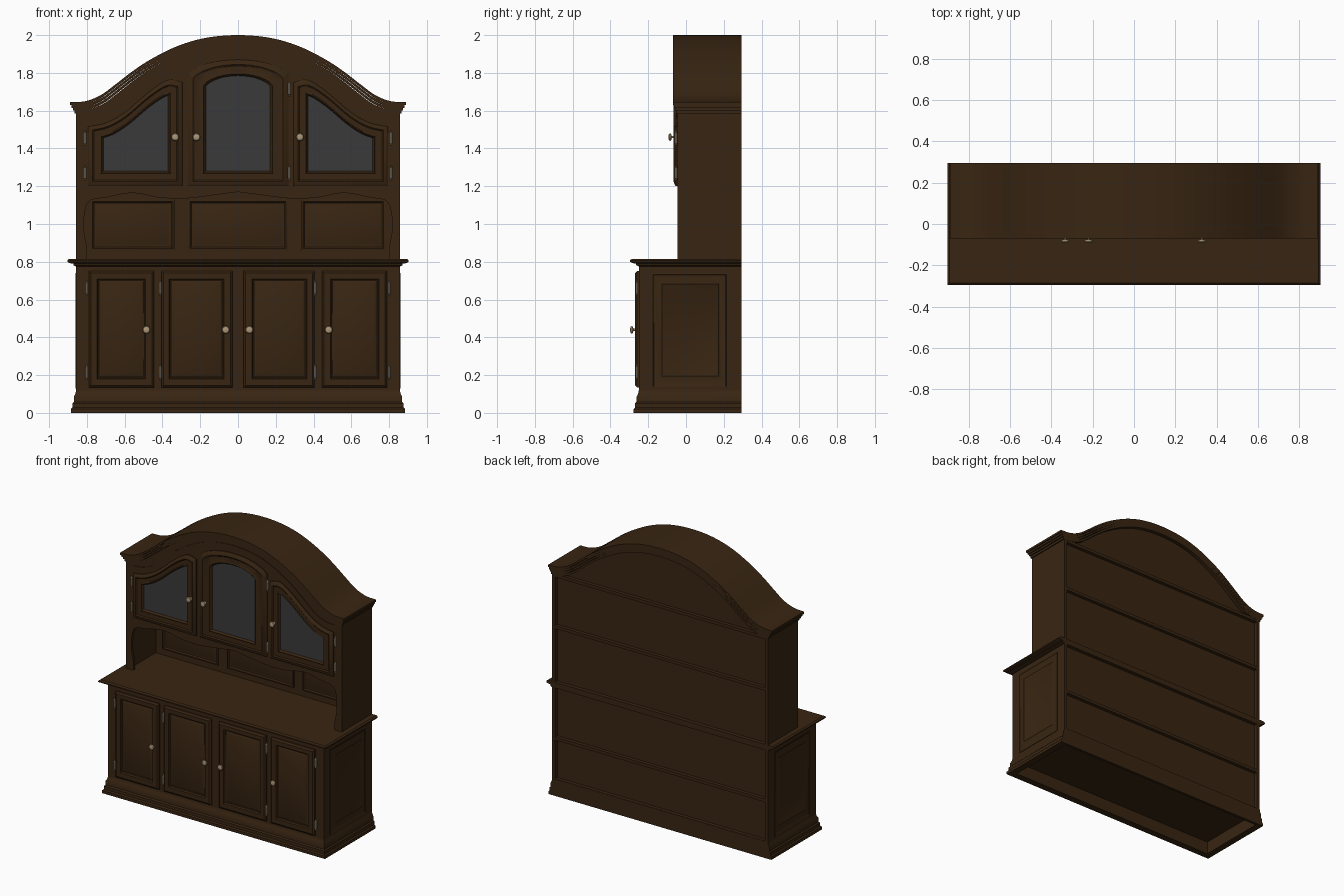
import bpy, bmesh, math
from mathutils import Matrix, Vector

if "Cube" in bpy.data.objects:
    bpy.data.objects.remove(bpy.data.objects["Cube"])


def material(name, rgb, rough=0.6):
    m = bpy.data.materials.new(name)
    m.use_nodes = True
    m.diffuse_color = (*rgb, 1)
    bsdf = m.node_tree.nodes["Principled BSDF"]
    bsdf.inputs["Base Color"].default_value = (*rgb, 1)
    bsdf.inputs["Roughness"].default_value = rough
    return m


WOOD = material("dark wood", (0.040, 0.0185, 0.006))
GLASS = material("smoked glass", (0.042, 0.042, 0.042))
BRASS = material("aged brass", (0.42, 0.31, 0.19))
STEEL = material("hinge metal", (0.40, 0.34, 0.25))

BODY, BACK, PANEL_Y = 0.857, 0.295, 0.268
LOWER_Y, UPPER_Y = -0.25, -0.045


def finish(name, bm, mats, mirror=False):
    bmesh.ops.recalc_face_normals(bm, faces=bm.faces)
    mesh = bpy.data.meshes.new(name)
    bm.to_mesh(mesh)
    bm.free()
    for m in mats:
        mesh.materials.append(m)
    for p in mesh.polygons:
        p.use_smooth = True
    mesh.set_sharp_from_angle(angle=math.radians(30))
    ob = bpy.data.objects.new(name, mesh)
    bpy.context.collection.objects.link(ob)
    if mirror:
        mod = ob.modifiers.new("mirror", "MIRROR")
        mod.use_mirror_merge = False
    return ob


def loft(name, rings, mats=(WOOD,), mirror=False, turn=0):
    """Join equal rings of 3D points and cap both ends; the last cap gets the last material."""
    bm = bmesh.new()
    loops = [[bm.verts.new(p) for p in ring] for ring in rings]
    n = len(loops[0])
    for a, b in zip(loops, loops[1:]):
        for i in range(n):
            bm.faces.new((a[i], a[(i + 1) % n], b[(i + 1) % n], b[i]))
    bm.faces.new(loops[0])
    bm.faces.new(loops[-1]).material_index = len(mats) - 1
    bm.transform(Matrix.Rotation(turn, 4, "Z"))
    return finish(name, bm, mats, mirror)


def prism(name, pts, y0, y1, mirror=False):
    return loft(name, [[(x, y, z) for x, z in pts] for y in (y0, y1)], mirror=mirror)


def rect(x0, x1, z0, z1):
    return [(x0, z0), (x1, z0), (x1, z1), (x0, z1)]


def box(name, x0, x1, y0, y1, z0, z1, mirror=False):
    return prism(name, rect(x0, x1, z0, z1), y0, y1, mirror)


def panelled(name, outer, inner, y, profile, **kw):
    """Moulded panel: each profile step blends outer to inner outline and stands out from y."""
    rings = [[(a + (c - a) * t, y - out, b + (d - b) * t)
              for (a, b), (c, d) in zip(outer, inner)] for t, out in profile]
    return loft(name, rings, **kw)


def moulding(name, w, front, profile):
    """Horizontal stepped slab with a flush back; each step is (overhang, height)."""
    rings = []
    for o, z in profile:
        x, yf, yb = w + o, front - o, BACK + min(o, 0)
        rings.append([(-x, yf, z), (x, yf, z), (x, yb, z), (-x, yb, z)])
    return loft(name, rings)


# Lower cabinet
moulding("plinth", BODY, LOWER_Y, [(-0.02, 0.09), (-0.02, 0), (0.028, 0), (0.028, 0.02),
         (0.02, 0.028), (0.02, 0.05), (0.012, 0.058), (0.012, 0.085), (0.004, 0.1), (0, 0.12)])
box("lower_carcass", -BODY, BODY, LOWER_Y, PANEL_Y, 0.1, 0.79)
box("lower_side", 0.835, BODY, LOWER_Y, BACK, 0.1, 0.79, mirror=True)
moulding("counter_top", BODY, LOWER_Y, [(0, 0.775), (0.014, 0.782), (0.014, 0.79), (0.034, 0.793),
         (0.046, 0.8), (0.046, 0.808), (0.036, 0.816)])

LOWER_DOOR = [(0, -0.01), (0, 0.01), (0.2, 0.02), (0.8, 0.02), (0.9, 0.01), (1.0, 0.008),
              (1.3, 0.016)]
for label, (x0, x1), (u0, u1) in (("outer", (-0.79, -0.445), (-0.735, -0.5)),
                                  ("inner", (-0.405, -0.03), (-0.355, -0.085))):
    panelled("lower_door_" + label, rect(x0, x1, 0.135, 0.75), rect(u0, u1, 0.19, 0.7),
             LOWER_Y, LOWER_DOOR, mirror=True)

# Side panels of the lower cabinet
panelled("side_panel", rect(-0.18, 0.22, 0.13, 0.74), rect(-0.125, 0.17, 0.2, 0.68), -BODY,
         [(0, -0.01), (0, 0.003), (0.12, 0.004), (0.2, 0.001), (0.85, 0.001), (0.95, 0.004),
          (1.05, 0.001)], mirror=True, turn=math.pi / 2)

# Roof line: one half, mirrored into a full smooth curve
half = [(-0.889, 1.645), (-0.81, 1.65), (-0.73, 1.68), (-0.65, 1.738), (-0.57, 1.80),
        (-0.49, 1.855), (-0.41, 1.90), (-0.33, 1.938), (-0.23, 1.972), (-0.12, 1.993), (0, 2.0)]
keys = half + [(-x, z) for x, z in half[-2::-1]]


def smooth(pts, steps=4):
    """Catmull-Rom curve through the points."""
    v = [Vector(p) for p in pts]
    v = [2 * v[0] - v[1]] + v + [2 * v[-1] - v[-2]]
    out = []
    for a, b, c, d in zip(v, v[1:], v[2:], v[3:]):
        for k in range(steps):
            t = k / steps
            out.append(tuple(0.5 * (2 * b + (c - a) * t + (2 * a - 5 * b + 4 * c - d) * t * t
                                    + (3 * b - a - 3 * c + d) * t ** 3)))
    return out + [tuple(pts[-1])]


ROOF = smooth(keys)


def roof_curve(w, drop):
    return [(x * w / 0.889, z - drop) for x, z in ROOF]


# Cornice: stepped bands following the roof line
for i, (w, y, top, low) in enumerate([(0.889, -0.07, 0, 0.016), (0.882, -0.063, 0.014, 0.03),
                                      (0.874, -0.057, 0.028, 0.044), (0.865, -0.052, 0.042, 0.06)]):
    prism(f"cornice_band_{i + 1}", roof_curve(w, top) + roof_curve(w, low)[::-1], y, BACK)
inner_curve = [(x, z) for x, z in roof_curve(0.8, 0.075)]
prism("frieze_bead", inner_curve + [(x, z - 0.012) for x, z in inner_curve[::-1]],
      UPPER_Y - 0.004, UPPER_Y + 0.01)

# Upper cabinet
prism("upper_carcass", roof_curve(BODY, 0.05) + [(BODY, 1.185), (-BODY, 1.185)], UPPER_Y, PANEL_Y)
box("upper_side", 0.835, BODY, UPPER_Y, BACK, 0.81, 1.6, mirror=True)
box("niche_back", -0.84, 0.84, PANEL_Y - 0.008, PANEL_Y, 0.81, 1.19)

# Scalloped front frame around the open niche
scallop = smooth([(-0.80, 0.815), (-0.80, 0.88), (-0.815, 0.96), (-0.81, 1.07), (-0.78, 1.125),
                  (-0.70, 1.14), (-0.56, 1.165), (-0.42, 1.14), (-0.28, 1.135), (-0.15, 1.15),
                  (0, 1.17)], 3)
opening = scallop + [(-x, z) for x, z in scallop[-2::-1]]
prism("niche_frame", opening + [(BODY, 0.815), (BODY, 1.19), (-BODY, 1.19), (-BODY, 0.815)],
      UPPER_Y, UPPER_Y + 0.02)

NICHE = [(0, -0.005), (0, 0.008), (0.4, 0.01), (0.7, 0.002), (1, 0.002), (1.4, 0.007)]
for label, x0, x1, both in (("side", -0.78, -0.335, True), ("middle", -0.265, 0.265, False)):
    panelled("niche_panel_" + label, rect(x0, x1, 0.86, 1.13),
             rect(x0 + 0.025, x1 - 0.025, 0.885, 1.105), PANEL_Y - 0.008, NICHE, mirror=both)

# Glazed upper doors
GLAZED = [(0, -0.01), (0, 0.008), (0.12, 0.016), (0.3, 0.02), (0.4, 0.014), (0.8, 0.014),
          (0.88, 0.018), (1, 0.004)]
outer = [(-0.795, 1.2), (-0.295, 1.2)] + smooth([(-0.295, 1.75), (-0.37, 1.762), (-0.47, 1.70),
                                                  (-0.6, 1.59), (-0.7, 1.535), (-0.795, 1.515)])
pane = [(-0.713, 1.28), (-0.37, 1.28)] + smooth([(-0.37, 1.68), (-0.40, 1.667), (-0.475, 1.615),
                                                 (-0.575, 1.53), (-0.65, 1.48), (-0.713, 1.455)])
panelled("upper_door_side", outer, pane, UPPER_Y, GLAZED, mats=(WOOD, GLASS), mirror=True)


def arched(w, z0, spring, rise, n=20):
    arc = [(w * math.cos(math.pi * i / n), spring + rise * math.sin(math.pi * i / n) ** 1.3)
           for i in range(n + 1)]
    return [(-w, z0), (w, z0)] + arc


panelled("upper_door_middle", arched(0.267, 1.2, 1.785, 0.085), arched(0.17, 1.28, 1.725, 0.06),
         UPPER_Y, GLAZED, mats=(WOOD, GLASS))

# Back rails on the recessed back
for z in (0.1, 0.4, 0.78, 1.2, 1.57):
    box("back_rail", -0.84, 0.84, PANEL_Y - 0.005, BACK - 0.002, z, z + 0.022)


# Knobs, turned about the y axis
def knob(x, z, y):
    turned = [(0.012, 0), (0.012, 0.004), (0.006, 0.007), (0.006, 0.016), (0.017, 0.02),
              (0.021, 0.025), (0.017, 0.031), (0.008, 0.034)]
    n = 14
    loft("knob", [[(x + r * math.cos(2 * math.pi * i / n), y - d, z + r * math.sin(2 * math.pi * i / n))
                   for i in range(n)] for r, d in turned], mats=(BRASS,))


for x in (-0.485, -0.065, 0.06, 0.48):
    knob(x, 0.44, LOWER_Y - 0.012)
for x in (-0.333, -0.22, 0.328):
    knob(x, 1.46, UPPER_Y - 0.014)


# Hinges: pins with finials
def hinge(x, z, y):
    pin = [(0.002, -0.04), (0.005, -0.036), (0.003, -0.031), (0.007, -0.028), (0.007, 0.028),
           (0.003, 0.031), (0.005, 0.036), (0.002, 0.04)]
    n = 8
    loft("hinge", [[(x + r * math.cos(2 * math.pi * i / n), y + r * math.sin(2 * math.pi * i / n), z + h)
                    for i in range(n)] for r, h in pin], mats=(STEEL,))


for x in (-0.80, -0.412, 0.408, 0.80):
    for z in (0.215, 0.66):
        hinge(x, z, LOWER_Y - 0.01)
for x, top in ((-0.81, 1.455), (0.272, 1.715), (0.81, 1.455)):
    for z in (1.27, top):
        hinge(x, z, UPPER_Y - 0.008)
